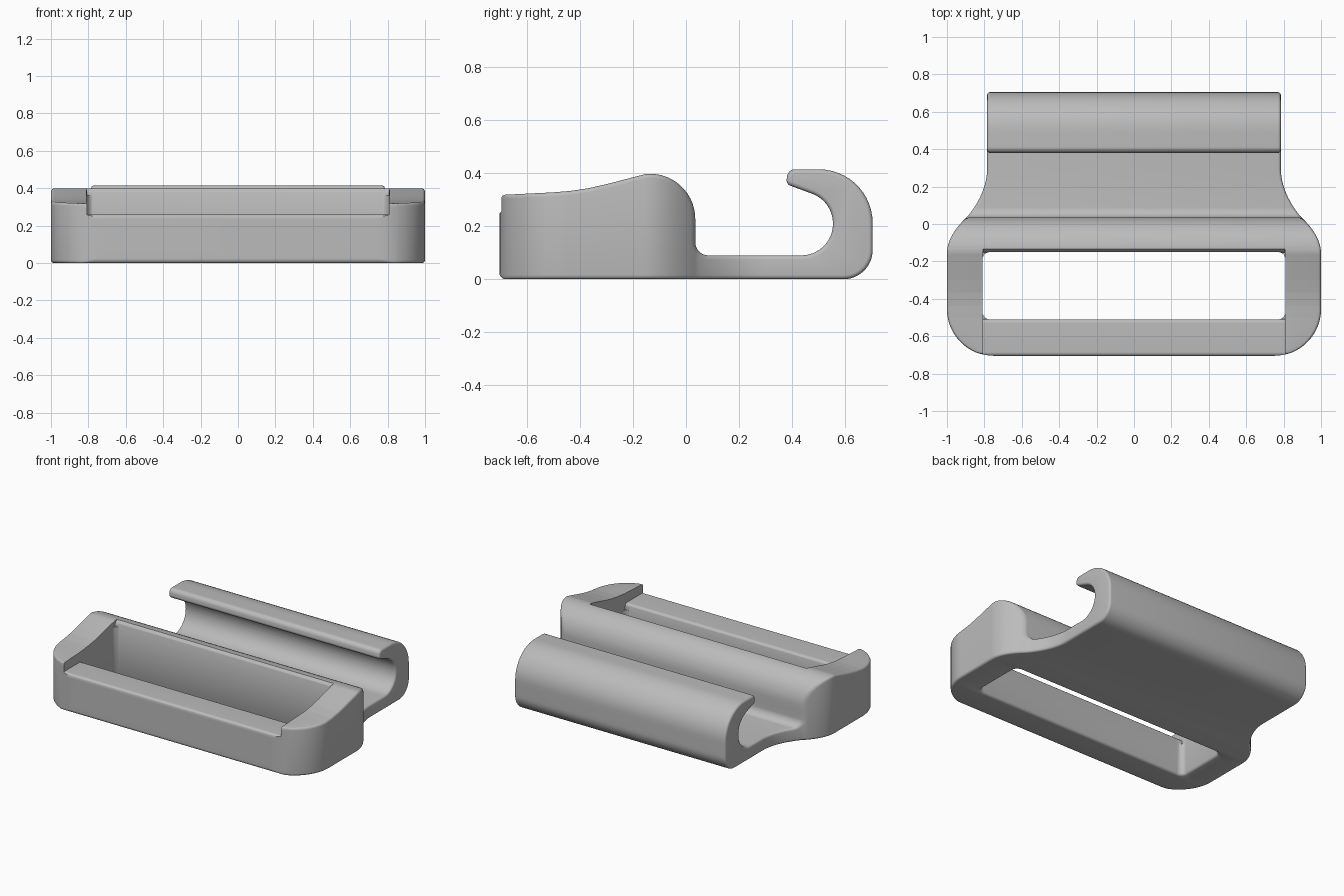
import bpy
import bmesh
import math
from mathutils import Vector

if "Cube" in bpy.data.objects:
    bpy.data.objects.remove(bpy.data.objects["Cube"], do_unlink=True)

EDGE = 0.016  # softening radius of the side rims


def rounded(corners):
    """Turn (u, v, radius) corners into an outline with filleted corners."""
    out = []
    for k, (u, v, r) in enumerate(corners):
        p = Vector((u, v))
        if r == 0:
            out.append(p)
            continue
        a = (Vector(corners[k - 1][:2]) - p).normalized()
        b = (Vector(corners[(k + 1) % len(corners)][:2]) - p).normalized()
        inner = a.angle(b)
        centre = p + (a + b).normalized() * (r / math.sin(inner / 2))
        start = p + a * (r / math.tan(inner / 2)) - centre
        end = p + b * (r / math.tan(inner / 2)) - centre
        sweep = start.angle(end)
        steps = max(3, math.ceil(sweep / 0.13))
        for i in range(steps + 1):
            t = i / steps
            out.append(centre + (start * math.sin((1 - t) * sweep)
                                 + end * math.sin(t * sweep)) / math.sin(sweep))
    return out


def resample(points, gap):
    out = []
    for k, p in enumerate(points):
        q = points[(k + 1) % len(points)]
        n = max(1, math.ceil((q - p).length / gap))
        out += [p.lerp(q, i / n) for i in range(n)]
    return out


def inset(points, amount):
    out = []
    for k, p in enumerate(points):
        a = (p - points[k - 1]).normalized()
        b = (points[(k + 1) % len(points)] - p).normalized()
        n = Vector((-a.y - b.y, a.x + b.x)).normalized()
        out.append(p + n * (amount / max(0.5, n.dot(Vector((-a.y, a.x))))))
    return out


def loft(rings):
    bm = bmesh.new()
    loops = [[bm.verts.new(p) for p in ring] for ring in rings]
    n = len(loops[0])
    for a, b in zip(loops, loops[1:]):
        for i in range(n):
            j = (i + 1) % n
            bm.faces.new((a[i], a[j], b[j], b[i]))
    bm.faces.new(loops[0])
    bm.faces.new(loops[-1])
    bmesh.ops.recalc_face_normals(bm, faces=bm.faces)
    return bm


def add_object(name, bm):
    mesh = bpy.data.meshes.new(name)
    bm.to_mesh(mesh)
    bm.free()
    obj = bpy.data.objects.new(name, mesh)
    bpy.context.collection.objects.link(obj)
    return obj


def half_width(y):
    """Plan outline: round front corners, wide frame, necked-in hook plate."""
    if y < -0.455:
        return 0.75 + math.sqrt(max(0, 0.25 ** 2 - (y + 0.455) ** 2))
    if y < -0.16:
        return 1.0
    if y < 0.04:
        return 1.0 - 0.11 * ((y + 0.16) / 0.2) ** 2
    if y < 0.3:
        return 0.785 + 0.105 * ((0.3 - y) / 0.26) ** 2
    return 0.785


# Side profile: frame, flat plate and curled hook
profile = resample(rounded([
    (-0.705, 0, 0.025), (0.705, 0, 0.11), (0.705, 0.415, 0.203),
    (0.385, 0.415, 0.03), (0.378, 0.359, 0.022), (0.555, 0.294, 0.119),
    (0.555, 0.09, 0.119), (0.035, 0.09, 0.05), (0.035, 0.398, 0.17),
    (-0.15, 0.398, 0.1), (-0.4, 0.333, 1.0), (-0.705, 0.318, 0.025)]), 0.03)

# Body lofted across x, with rounded rims
layers = []
for i in range(6):
    t = math.pi / 2 * i / 5
    layers.append((EDGE * (1 - math.sin(t)), inset(profile, EDGE * (1 - math.cos(t)))))
rings = [[(-1 + d, p.x, p.y) for p in pts] for d, pts in reversed(layers)]
rings += [[(1 - d, p.x, p.y) for p in pts] for d, pts in layers]
bm = loft(rings)
y = -0.683
while y < 0.32:
    bmesh.ops.bisect_plane(bm, geom=bm.verts[:] + bm.edges[:] + bm.faces[:],
                           dist=1e-4, plane_co=(0, y, 0), plane_no=(0, 1, 0))
    y += 0.01
for v in bm.verts:
    v.co.x -= math.copysign(1 - half_width(v.co.y), v.co.x)
buckle = add_object("strap_buckle", bm)

# Strap slot, with a softened lower rim
slot_rings = []
for z, e in ((-0.05, 0.014), (0, 0.014), (0.004, 0.006), (0.014, 0), (0.7, 0)):
    x, front, back, r = 0.81 + e, -0.51 - e, -0.15 + e, 0.04 + e
    outline = rounded([(-x, front, r), (x, front, r), (x, back, r), (-x, back, r)])
    slot_rings.append([(p.x, p.y, z) for p in outline])
slot = add_object("slot_cutter", loft(slot_rings))

# Lowers the front bar and rounds the edges along the slot
trim = rounded([
    (-0.75, 0.6, 0), (-0.75, 0.22, 0), (-0.707, 0.22, 0), (-0.707, 0.26, 0.022),
    (-0.508, 0.26, 0.022), (-0.508, 0.22, 0), (-0.21, 0.22, 0), (-0.21, 0.36, 0),
    (-0.152, 0.36, 0), (-0.152, 0.374, 0), (-0.147, 0.385, 0),
    (-0.136, 0.393, 0), (-0.12, 0.42, 0), (-0.12, 0.6, 0)])
notch = add_object("front_bar_cutter",
                   loft([[(x, p.x, p.y) for p in trim] for x in (-0.808, 0.808)]))

bpy.ops.object.select_all(action="DESELECT")
bpy.context.view_layer.objects.active = buckle
buckle.select_set(True)
for cutter in (slot, notch):
    cutter.hide_render = True
    mod = buckle.modifiers.new(cutter.name, "BOOLEAN")
    mod.operation = "DIFFERENCE"
    mod.solver = "EXACT"
    mod.object = cutter
    bpy.ops.object.modifier_apply(modifier=mod.name)
    bpy.data.objects.remove(cutter, do_unlink=True)

# Single grey finish
grey = bpy.data.materials.new("plain_grey")
grey.use_nodes = True
grey.diffuse_color = (0.5, 0.5, 0.5, 1)
grey.node_tree.nodes["Principled BSDF"].inputs["Base Color"].default_value = (0.5, 0.5, 0.5, 1)
buckle.data.materials.clear()
buckle.data.materials.append(grey)
bpy.ops.object.shade_smooth_by_angle(angle=math.radians(35))
